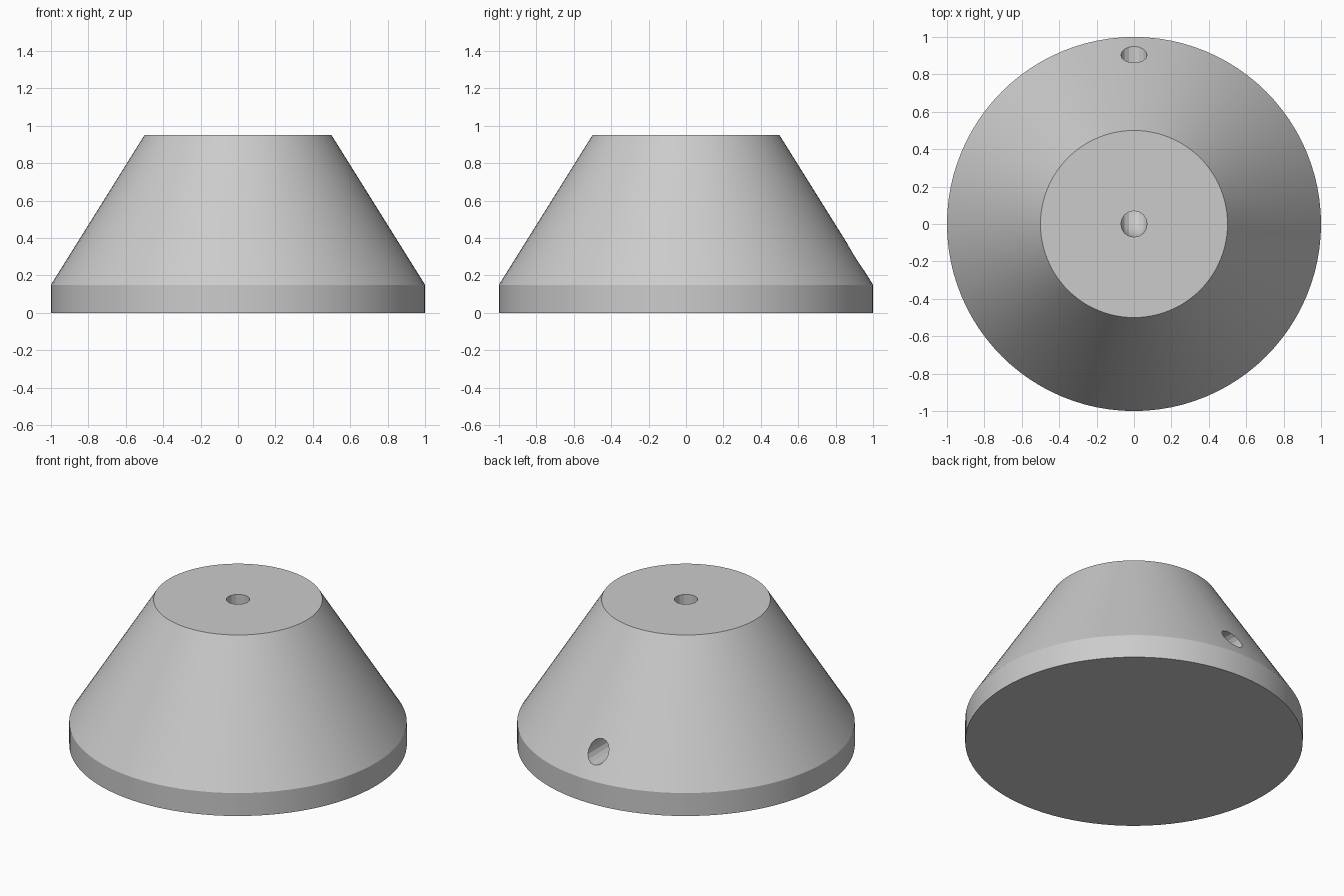
import bpy
import bmesh
from math import cos, sin, pi, radians

default = bpy.data.objects.get("Cube")
if default:
    bpy.data.objects.remove(default, do_unlink=True)

SIDES = 96
HOLE_RADIUS = 0.07
HOLE_HEIGHT = 0.30
BEND = 0.10

# Single matte grey
grey = bpy.data.materials.new("light_grey")
grey.use_nodes = True
colour = (0.6, 0.6, 0.6, 1)
grey.diffuse_color = colour
grey.node_tree.nodes["Principled BSDF"].inputs["Base Color"].default_value = colour


def activate(obj):
    bpy.ops.object.select_all(action='DESELECT')
    obj.select_set(True)
    bpy.context.view_layer.objects.active = obj


# Conical body: rings of (radius, height) lofted into a closed solid
bm = bmesh.new()
rings = []
for radius, height in [(1, 0), (1, 0.15), (0.5, 0.95)]:
    rings.append([bm.verts.new((radius * cos(2 * pi * i / SIDES),
                                radius * sin(2 * pi * i / SIDES), height))
                  for i in range(SIDES)])
for low, high in zip(rings, rings[1:]):
    for i in range(SIDES):
        j = (i + 1) % SIDES
        bm.faces.new((low[i], low[j], high[j], high[i]))
bm.faces.new(rings[0][::-1])
bm.faces.new(rings[-1])
mesh = bpy.data.meshes.new("conical_base")
bm.to_mesh(mesh)
bm.free()
base = bpy.data.objects.new("conical_base", mesh)
bpy.context.collection.objects.link(base)
mesh.materials.append(grey)

# Cable channel: down from the top, round a bend and out of the back
path = [(0, 0, 1.1)]
for k in range(13):
    a = pi / 2 * k / 12
    path.append((0, BEND * (1 - cos(a)), HOLE_HEIGHT + BEND * (1 - sin(a))))
path.append((0, 1.1, HOLE_HEIGHT))
curve = bpy.data.curves.new("cable_channel_cutter", 'CURVE')
curve.dimensions = '3D'
curve.bevel_depth = HOLE_RADIUS
curve.bevel_resolution = 6
curve.use_fill_caps = True
spline = curve.splines.new('POLY')
spline.points.add(len(path) - 1)
for point, co in zip(spline.points, path):
    point.co = (*co, 1)
cutter = bpy.data.objects.new("cable_channel_cutter", curve)
bpy.context.collection.objects.link(cutter)
activate(cutter)
bpy.ops.object.convert(target='MESH')
cutter = bpy.context.view_layer.objects.active

# Seal the cutter so that it is a clean solid
bm = bmesh.new()
bm.from_mesh(cutter.data)
bmesh.ops.remove_doubles(bm, verts=bm.verts, dist=0.0001)
bmesh.ops.recalc_face_normals(bm, faces=bm.faces)
bm.to_mesh(cutter.data)
bm.free()
cutter.data.materials.clear()
cutter.data.materials.append(grey)
cutter.hide_render = True

# Cut the channel through the body
activate(base)
cut = base.modifiers.new("cable_channel", 'BOOLEAN')
cut.operation = 'DIFFERENCE'
cut.solver = 'EXACT'
cut.object = cutter
bpy.ops.object.modifier_apply(modifier=cut.name)
bpy.data.objects.remove(cutter, do_unlink=True)

bpy.ops.object.shade_smooth_by_angle(angle=radians(20))
